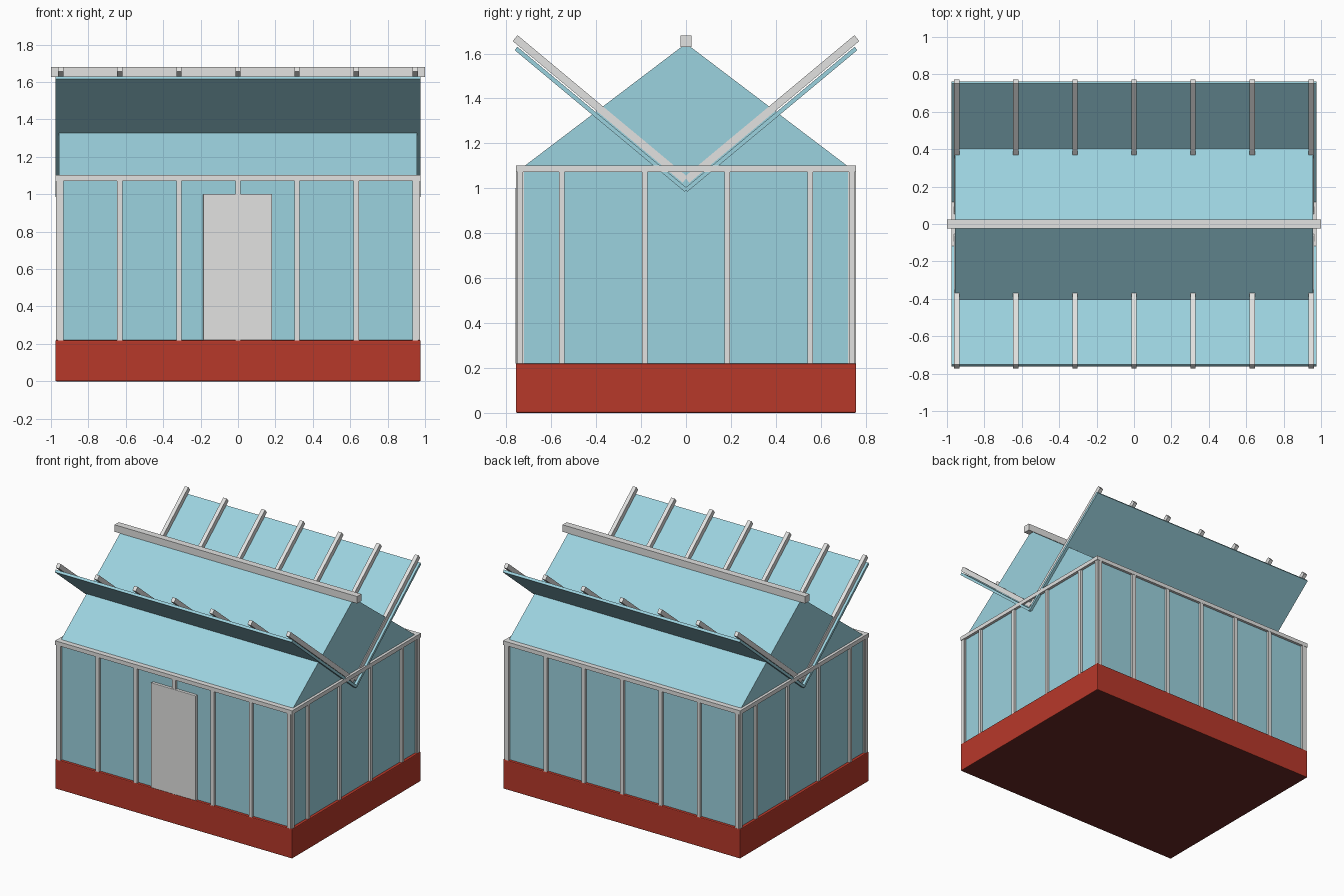
import bpy, bmesh, math
from mathutils import Matrix, Vector

if "Cube" in bpy.data.objects:
    bpy.data.objects.remove(bpy.data.objects["Cube"])


def material(name, rgb):
    m = bpy.data.materials.new(name)
    m.diffuse_color = (*rgb, 1)
    m.use_nodes = True
    m.node_tree.nodes["Principled BSDF"].inputs["Base Color"].default_value = m.diffuse_color
    return m


BRICK = material("brick red", (0.475, 0.040, 0.023))
UNDER = material("dark red underside", (0.14, 0.020, 0.018))
FRAME = material("pale grey frame", (0.76, 0.76, 0.75))
GLASS = material("pale blue glass", (0.33, 0.645, 0.735))


def finish(name, bm, mat):
    bmesh.ops.recalc_face_normals(bm, faces=bm.faces)
    me = bpy.data.meshes.new(name)
    bm.to_mesh(me)
    bm.free()
    me.materials.append(mat)
    ob = bpy.data.objects.new(name, me)
    bpy.context.collection.objects.link(ob)
    return ob


def add_box(bm, center, size, tilt=0.0):
    mat = (Matrix.Translation(center) @ Matrix.Rotation(tilt, 4, 'X')
           @ Matrix.Diagonal((*size, 1)))
    bmesh.ops.create_cube(bm, size=1, matrix=mat)


def box(name, lo, hi, mat, bevel=0.0):
    bm = bmesh.new()
    lo, hi = Vector(lo), Vector(hi)
    add_box(bm, (lo + hi) / 2, hi - lo)
    if bevel:
        bmesh.ops.bevel(bm, geom=bm.edges[:], offset=bevel, segments=2,
                        profile=0.5, affect='EDGES')
    return finish(name, bm, mat)


# Brick base with slightly softened edges and a dark underside
base = box("brick_base", (-0.977, -0.758, 0), (0.977, 0.758, 0.22), BRICK, 0.006)
base.data.materials.append(UNDER)
for p in base.data.polygons:
    if p.normal.z < -0.9:
        p.material_index = 1

# Glass walls
WX, WY = 0.956, 0.738
box("glass_walls", (-WX, -WY, 0.215), (WX, WY, 1.085), GLASS)

# Glass gable prism
bm = bmesh.new()
ends = [[bm.verts.new((x, y, z)) for y, z in ((-WY, 1.085), (WY, 1.085), (0, 1.645))]
        for x in (-WX, WX)]
for tri in ends:
    bm.faces.new(tri)
for i in range(3):
    j = (i + 1) % 3
    bm.faces.new((ends[0][i], ends[0][j], ends[1][j], ends[1][i]))
finish("glass_gable", bm, GLASS)

# Upright posts on the long and the short walls
X_POS = [0.316 * i for i in range(-3, 4)]
Z0, Z1 = 0.215, 1.08
for side, name in ((-1, "front_posts"), (1, "back_posts")):
    bm = bmesh.new()
    for x in X_POS:
        add_box(bm, (x, side * 0.7385, (Z0 + Z1) / 2), (0.028, 0.035, Z1 - Z0))
    finish(name, bm, FRAME)
for side, name in ((-1, "left_posts"), (1, "right_posts")):
    bm = bmesh.new()
    for y in (-0.738, -0.553, -0.184, 0.184, 0.553, 0.738):
        add_box(bm, (side * 0.9555, y, (Z0 + Z1) / 2), (0.034, 0.026, Z1 - Z0))
    finish(name, bm, FRAME)

# Top rails around the walls
bm = bmesh.new()
for s in (-1, 1):
    add_box(bm, (0, s * 0.738, 1.087), (1.954, 0.039, 0.03))
    add_box(bm, (s * 0.957, 0, 1.087), (0.039, 1.514, 0.03))
finish("top_rails", bm, FRAME)

# Ridge beam
box("ridge_beam", (-1, -0.025, 1.628), (1, 0.025, 1.68), FRAME)

# Door
box("door", (-0.186, -0.759, 0.22), (0.183, -0.735, 1.002), FRAME, 0.003)

# Raised roof panes and rafters in a V
ANGLE = math.radians(39.8)
LENGTH = 0.985
for s, word in ((-1, "front"), (1, "back")):
    mid = Vector((0, s * math.cos(ANGLE), math.sin(ANGLE))) * LENGTH / 2
    bm = bmesh.new()
    add_box(bm, mid + Vector((0, 0, 0.992)), (1.952, LENGTH, 0.019), s * ANGLE)
    finish(word + "_roof_pane", bm, GLASS)
    bm = bmesh.new()
    for x in X_POS:
        add_box(bm, mid + Vector((x, s * 0.004, 1.038)), (0.028, LENGTH, 0.034), s * ANGLE)
    finish(word + "_rafters", bm, FRAME)
